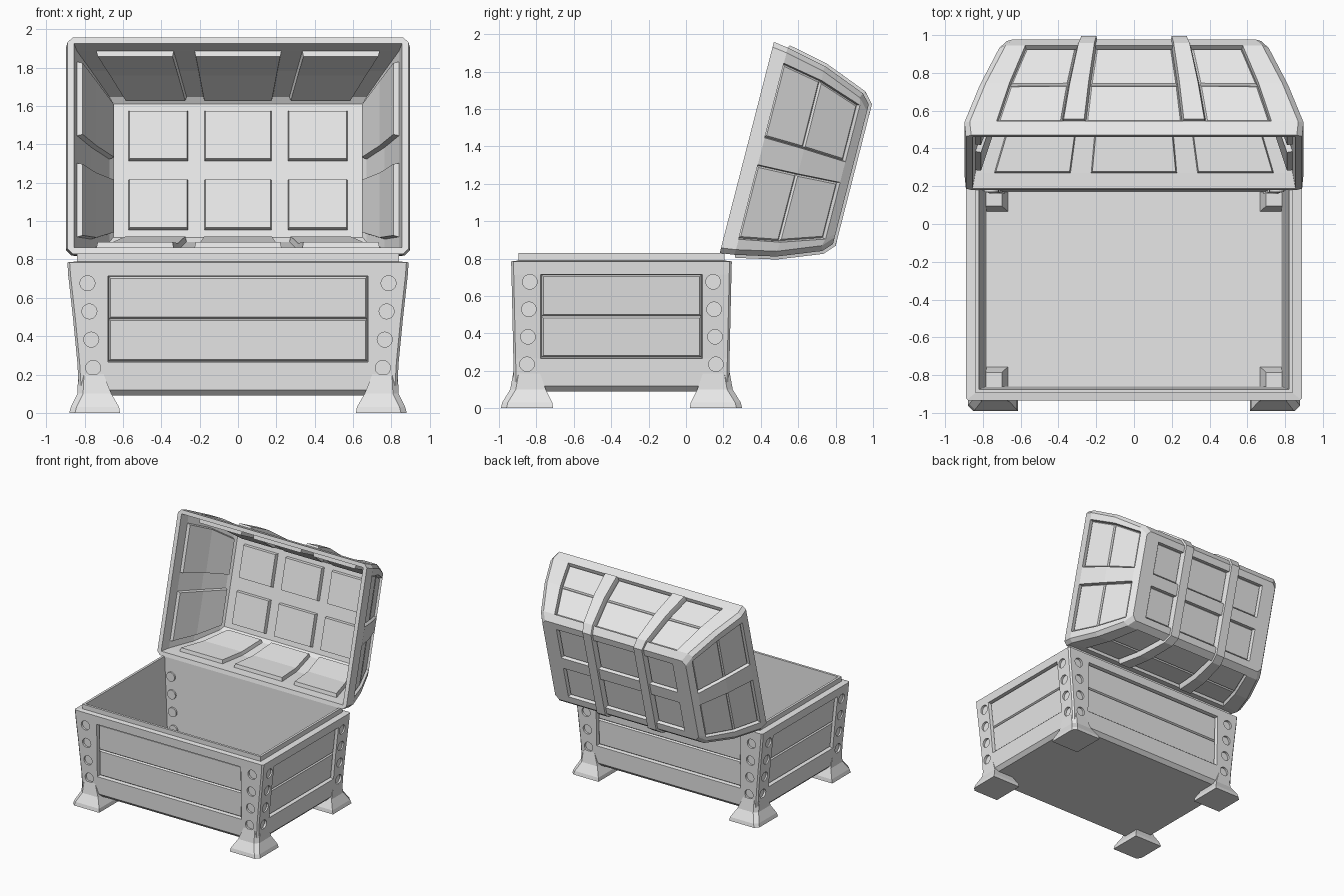
import bpy, bmesh
from mathutils import Matrix, Vector

cube = bpy.data.objects.get("Cube")
if cube:
    bpy.data.objects.remove(cube, do_unlink=True)

grey = bpy.data.materials.new("plain_grey")
grey.use_nodes = True
grey.diffuse_color = (0.8, 0.8, 0.8, 1)
grey.node_tree.nodes["Principled BSDF"].inputs["Base Color"].default_value = (0.8, 0.8, 0.8, 1)

MID_Y = -0.345  # depth centre of the chest body


def finish(bm, name, matrix=None):
    if matrix:
        bm.transform(matrix)
    bmesh.ops.recalc_face_normals(bm, faces=bm.faces)
    mesh = bpy.data.meshes.new(name)
    bm.to_mesh(mesh)
    bm.free()
    mesh.materials.append(grey)
    obj = bpy.data.objects.new(name, mesh)
    bpy.context.collection.objects.link(obj)
    return obj


def shell(bm, levels, fx, fy, fixed):
    """Open box lofted through (height, half x, half y) levels, capped at the last.
    With fixed, inner columns keep that half size at every level, so they stay upright.
    Returns its faces by (side, end, column, row) and its first ring."""
    nx, ny = len(fx) - 1, len(fy) - 1
    ring = [(i, 0) for i in range(nx)] + [(nx, j) for j in range(ny)]
    ring += [(i, ny) for i in range(nx, 0, -1)] + [(0, j) for j in range(ny, 0, -1)]

    def vert(p, level):
        h, hx, hy = level
        kx, ky = fixed or (hx, hy)
        x, y = fx[p[0]], fy[p[1]]
        return bm.verts.new((x * (hx if abs(x) == 1 else kx), y * (hy if abs(y) == 1 else ky), h))

    rows = [{p: vert(p, lv) for p in ring} for lv in levels]
    cells = {}
    for r, (a, b) in enumerate(zip(rows, rows[1:])):
        for p, q in zip(ring, ring[1:] + ring[:1]):
            face = bm.faces.new((a[p], a[q], b[q], b[p]))
            if p[1] == q[1]:
                cells["x", p[1], min(p[0], q[0]), r] = face
            else:
                cells["y", p[0], min(p[1], q[1]), r] = face
    cap = rows[-1]
    for i in range(nx + 1):
        for j in range(ny + 1):
            if (i, j) not in cap:
                cap[i, j] = vert((i, j), levels[-1])
    for i in range(nx):
        for j in range(ny):
            cells["cap", 0, i, j] = bm.faces.new(
                (cap[i, j], cap[i + 1, j], cap[i + 1, j + 1], cap[i, j + 1]))
    return cells, [rows[0][p] for p in ring]


def double_shell(bm, outer, inner, out_grid, in_grid, fixed=None):
    out_cells, a = shell(bm, outer, *out_grid, fixed)
    in_cells, b = shell(bm, inner, *in_grid, fixed)
    for k in range(len(a)):
        bm.faces.new((a[k - 1], a[k], b[k], b[k - 1]))
    bmesh.ops.recalc_face_normals(bm, faces=bm.faces)
    return out_cells, in_cells


def inset(bm, faces, thickness, depth):
    bmesh.ops.inset_region(bm, faces=faces, thickness=thickness, depth=depth,
                           use_even_offset=True)


def planks(bm, faces):
    """Sunken panel with a slightly raised plank on each face."""
    inset(bm, faces, 0.005, -0.03)
    bmesh.ops.inset_individual(bm, faces=faces, thickness=0.009, depth=0.012,
                               use_even_offset=True)


def chamfer_corners(bm, cells, first_row, width):
    sides = {f: k[0] for k, f in cells.items() if k[0] != "cap" and k[3] >= first_row}
    edges = [e for e in bm.edges if {sides.get(f) for f in e.link_faces} == {"x", "y"}]
    bmesh.ops.bevel(bm, geom=edges, offset=width, segments=1, affect="EDGES")


# Chest body
bm = bmesh.new()
grid = [-1, -0.78, 0.78, 1], [-1, -0.735, 0.735, 1]
outer = [(0.83, 0.84, 0.55), (0.79, 0.84, 0.55), (0.785, 0.89, 0.59), (0.715, 0.885, 0.588),
         (0.49, 0.86, 0.583), (0.265, 0.838, 0.578), (0.12, 0.83, 0.575), (0.09, 0.80, 0.545)]
inner = [(0.83, 0.82, 0.53), (0.12, 0.78, 0.515)]
cells, _ = double_shell(bm, outer, inner, grid, grid, (0.87, 0.588))
for side in "xy":
    for end in (0, 3):
        planks(bm, [cells[side, end, 1, r] for r in (3, 4)])
inset(bm, [f for k, f in cells.items() if k[0] == "cap"], 0.05, 0)
chamfer_corners(bm, cells, 2, 0.012)
body = finish(bm, "chest_body", Matrix.Translation((0, MID_Y, 0)))

# Rivet sockets sunk into the corner posts
bm = bmesh.new()
for k in range(4):
    z = 0.235 + 0.147 * k
    hx, hy = 0.835 + 0.016 * k, 0.578 + 0.003 * k
    for sx in (-1, 1):
        for sy in (-1, 1):
            for pos, axis in (((sx * (0.755 + 0.01 * k), sy * hy, z), (0, 1, 0)),
                              ((sx * hx, sy * (0.505 - 0.005 * k), z), (1, 0, 0))):
                turn = Vector(axis).to_track_quat("Z", "Y").to_matrix().to_4x4()
                at = Matrix.Translation(Vector(pos) + Vector((0, MID_Y, 0)))
                bmesh.ops.create_cone(bm, cap_ends=True, segments=20, radius1=0.039,
                                      radius2=0.039, depth=0.035, matrix=at @ turn)
cutter = finish(bm, "rivet_cutter")
mod = body.modifiers.new("rivets", "BOOLEAN")
mod.object, mod.operation, mod.solver = cutter, "DIFFERENCE", "EXACT"
bpy.context.view_layer.objects.active = body
bpy.ops.object.modifier_apply(modifier=mod.name)
bpy.data.objects.remove(cutter, do_unlink=True)

# Rivet ends inside the back corners
bm = bmesh.new()
for k in range(4):
    for sx in (-1, 1):
        z = 0.235 + 0.147 * k
        at = Matrix.Translation((sx * (0.725 + 0.01 * k), MID_Y + 0.515 + 0.003 * k, z))
        bmesh.ops.create_cone(bm, cap_ends=True, segments=20, radius1=0.039, radius2=0.039,
                              depth=0.02, matrix=at @ Matrix.Rotation(1.5708, 4, "X"))
finish(bm, "inner_rivets")

# Flared feet: height, inner and outer x, inner and outer y
foot_levels = [(0, 0.615, 0.88, 0.365, 0.645), (0.03, 0.62, 0.872, 0.37, 0.638),
               (0.1, 0.66, 0.838, 0.405, 0.595), (0.2, 0.70, 0.833, 0.44, 0.577)]
for sx, side in ((-1, "right"), (1, "left")):
    for sy, place in ((-1, "front"), (1, "back")):
        bm = bmesh.new()
        rings = []
        for z, x0, x1, y0, y1 in foot_levels:
            c = 0.03
            outline = [(x0, y0), (x1, y0), (x1, y1 - c), (x1 - c, y1), (x0, y1)]
            rings.append([bm.verts.new((sx * x, MID_Y + sy * y, z)) for x, y in outline])
        for a, b in zip(rings, rings[1:]):
            for k in range(len(a)):
                bm.faces.new((a[k - 1], a[k], b[k], b[k - 1]))
        bm.faces.new(rings[0])
        bm.faces.new(rings[-1])
        finish(bm, f"{place}_{side}_foot")

# Open lid with straps and sunken planks
bm = bmesh.new()
out_grid = ([-1, -0.81, -0.42, -0.29, 0.29, 0.42, 0.81, 1],
            [-1, -0.85, -0.13, 0.13, 0.85, 1])
in_grid = ([-1, -0.88, -0.40, -0.27, 0.27, 0.40, 0.88, 1],
           [-1, -0.89, -0.14, 0.14, 0.89, 1])
outer = [(0, 0.89, 0.583), (0.08, 0.898, 0.572), (0.30, 0.815, 0.525),
         (0.53, 0.71, 0.435), (0.575, 0.675, 0.385)]
inner = [(0, 0.855, 0.55), (0.08, 0.84, 0.53), (0.30, 0.765, 0.48),
         (0.50, 0.67, 0.39), (0.525, 0.65, 0.36)]
out_cells, in_cells = double_shell(bm, outer, inner, out_grid, in_grid)
panels = [[("x", end, i, r) for r in (1, 2)] for end in (0, 5) for i in (1, 3, 5)]
panels += [[("y", end, j, r) for r in (1, 2)] for end in (0, 7) for j in (1, 3)]
panels += [[("cap", 0, i, j)] for i in (1, 3, 5) for j in (1, 3)]
for keys in panels:
    planks(bm, [out_cells[k] for k in keys])
    inset(bm, [in_cells[k] for k in keys], 0.006, 0.03)
for i in (2, 4):
    strap = [f for k, f in out_cells.items()
             if k[2] == i and (k[0] == "cap" or k[0] == "x" and k[3] > 0)]
    inset(bm, strap, 0.004, 0.016)
chamfer_corners(bm, out_cells, 0, 0.028)
tilt = Matrix(((1, 0, 0, 0), (0, 0.2485, 0.968, 0.325),
               (0, 0.968, -0.2485, 1.394), (0, 0, 0, 1)))
finish(bm, "chest_lid", tilt)
